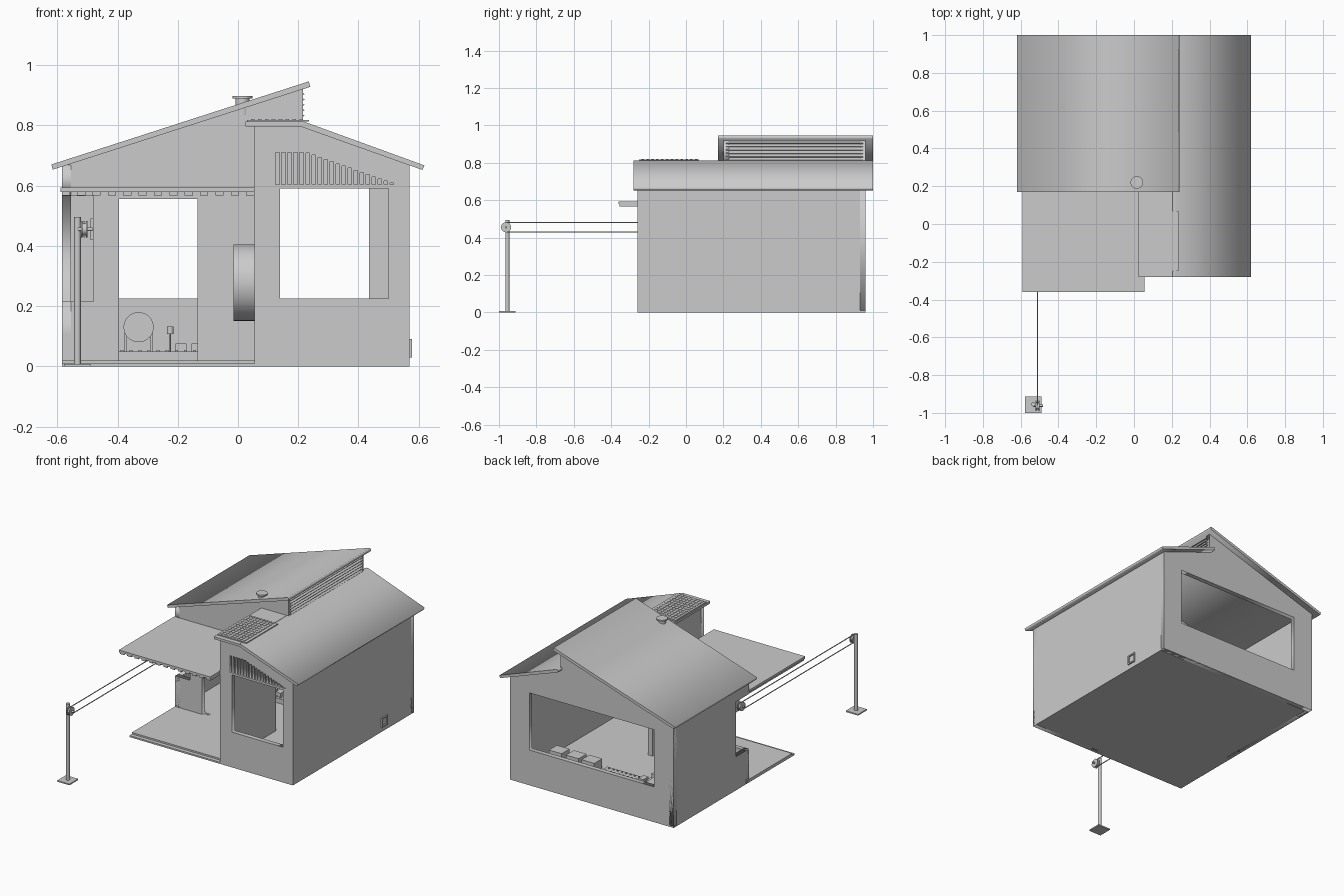
import bpy, bmesh, math
from mathutils import Matrix, Vector

if "Cube" in bpy.data.objects:
    bpy.data.objects.remove(bpy.data.objects["Cube"], do_unlink=True)

plaster = bpy.data.materials.new("plain_grey")
plaster.use_nodes = True
plaster.diffuse_color = (0.6, 0.6, 0.6, 1)
plaster.node_tree.nodes["Principled BSDF"].inputs["Base Color"].default_value = (0.6, 0.6, 0.6, 1)


def add(name, data):
    obj = bpy.data.objects.new(name, data)
    data.materials.append(plaster)
    bpy.context.collection.objects.link(obj)
    return obj


def boxes(name, spans, tilt=0):
    """Boxes given as (x0, x1, y0, y1, z0, z1), merged in one object."""
    bm = bmesh.new()
    for x0, x1, y0, y1, z0, z1 in spans:
        mid = Vector((x0 + x1, y0 + y1, z0 + z1)) / 2
        size = Matrix.Diagonal((x1 - x0, y1 - y0, z1 - z0, 1))
        bmesh.ops.create_cube(bm, size=1, matrix=Matrix.Translation(mid) @ Matrix.Rotation(tilt, 4, 'Y') @ size)
    mesh = bpy.data.meshes.new(name)
    bm.to_mesh(mesh)
    bm.free()
    return add(name, mesh)


def box(name, *span):
    return boxes(name, [span])


def rect(a, b, c, d):
    return [(a, c), (b, c), (b, d), (a, d)]


def slab(name, outline, holes, start, end, along='Y'):
    """Flat outline with holes, given thickness along Y or X."""
    curve = bpy.data.curves.new(name, 'CURVE')
    curve.dimensions = '2D'
    curve.fill_mode = 'BOTH'
    curve.extrude = (end - start) / 2
    for points in [outline] + holes:
        spline = curve.splines.new('POLY')
        spline.points.add(len(points) - 1)
        for point, (u, v) in zip(spline.points, points):
            point.co = (u, v, 0, 1)
        spline.use_cyclic_u = True
    temp = bpy.data.objects.new(name, curve)
    bpy.context.collection.objects.link(temp)
    bpy.context.view_layer.update()
    mesh = bpy.data.meshes.new_from_object(temp.evaluated_get(bpy.context.evaluated_depsgraph_get()))
    bpy.data.objects.remove(temp)
    mid = (start + end) / 2
    turn = Matrix.Rotation(math.pi / 2, 4, 'X')
    if along == 'X':
        turn = Matrix.Translation((mid, 0, 0)) @ Matrix.Rotation(math.pi / 2, 4, 'Z') @ turn
    else:
        turn = Matrix.Translation((0, mid, 0)) @ turn
    mesh.transform(turn)
    mesh.name = name
    mesh.materials.clear()
    return add(name, mesh)


def cylinder(name, center, radius, depth, axis='Z', sides=32):
    bm = bmesh.new()
    turn = {'Z': Matrix(), 'X': Matrix.Rotation(math.pi / 2, 4, 'Y'),
            'Y': Matrix.Rotation(math.pi / 2, 4, 'X')}[axis]
    bmesh.ops.create_cone(bm, cap_ends=True, segments=sides, radius1=radius, radius2=radius,
                          depth=depth, matrix=Matrix.Translation(center) @ turn)
    for face in bm.faces:
        face.smooth = len(face.verts) == 4
    for edge in bm.edges:
        edge.smooth = edge.calc_face_angle(0) < 0.6
    mesh = bpy.data.meshes.new(name)
    bm.to_mesh(mesh)
    bm.free()
    return add(name, mesh)


# Floor and porch step
box("foundation", -0.585, 0.57, -0.26, 0.96, 0, 0.01)
box("porch_floor", -0.585, 0.06, -0.235, 0.21, 0.01, 0.02)
box("house_floor", -0.56, 0.55, 0.2, 0.94, 0.01, 0.02)
box("wing_floor", 0.07, 0.55, -0.25, 0.2, 0.01, 0.02)

# Walls, with a corner window between the left and porch walls
slab("porch_wall",
     [(-0.585, 0), (0.07, 0), (0.07, 0.8), (0.215, 0.8), (0.215, 0.925), (-0.585, 0.665),
      (-0.585, 0.565), (-0.48, 0.565), (-0.48, 0.215), (-0.585, 0.215)],
     [rect(-0.395, -0.135, 0.02, 0.555)], 0.2, 0.23)
slab("back_wall",
     [(-0.585, 0), (0.57, 0), (0.57, 0.67), (0.215, 0.8), (0.215, 0.925), (-0.585, 0.665)],
     [rect(-0.445, 0.435, 0.225, 0.59)], 0.93, 0.96)
slab("left_wall",
     [(0.2, 0), (0.96, 0), (0.96, 0.668), (0.2, 0.668), (0.2, 0.565), (0.33, 0.565),
      (0.33, 0.215), (0.2, 0.215)], [], -0.585, -0.555, 'X')
box("right_wall", 0.54, 0.57, -0.26, 0.96, 0, 0.67)
box("partition_wall", 0.055, 0.085, -0.26, 0.26, 0, 0.8)

# Front gable of the wing: window and row of shrinking vent slots
slots = []
for i in range(20):
    x = 0.125 + 0.02 * i
    top = 0.71 if x < 0.22 else 0.71 - (x - 0.22) * 0.36
    slots.append(rect(x, x + 0.012, 0.603, max(top, 0.608)))
slab("wing_front_wall",
     [(0.055, 0), (0.57, 0), (0.57, 0.67), (0.215, 0.8), (0.055, 0.8)],
     [rect(0.14, 0.5, 0.225, 0.59)] + slots, -0.26, -0.23)

# Roofs
slab("upper_roof", [(-0.615, 0.653), (0.24, 0.928), (0.235, 0.946), (-0.62, 0.67)], [], 0.17, 1.0)
slab("lower_roof", [(0.205, 0.797), (0.612, 0.652), (0.619, 0.667), (0.22, 0.812), (0.205, 0.812)],
     [], -0.28, 1.0)
box("wing_flat_roof", 0.025, 0.215, -0.28, 0.2, 0.797, 0.812)
box("porch_roof", -0.59, 0.055, -0.36, 0.2, 0.579, 0.593)
boxes("porch_rafters", [(x, x + 0.027, -0.355, 0.2, 0.567, 0.58)
                        for x in [-0.585 + 0.051 * i for i in range(13)]])

# Panel on the flat roof with a grid of raised cells
box("roof_panel", 0.03, 0.235, -0.25, 0.07, 0.812, 0.818)
boxes("roof_panel_cells", [(0.043 + 0.023 * i, 0.055 + 0.023 * i, -0.238 + 0.026 * j,
                            -0.224 + 0.026 * j, 0.817, 0.821) for i in range(8) for j in range(12)])

# Louvred band under the high edge of the upper roof
boxes("louvre_slats", [(0.196, 0.222, 0.215, 0.945, z, z + 0.004)
                       for z in [0.818 + 0.018 * i for i in range(6)]], 0.6)
boxes("louvre_posts", [(0.195, 0.215, y, y + 0.022, 0.8, 0.923) for y in (0.2, 0.938)])

# Chimney
cylinder("chimney_pipe", (0.015, 0.22, 0.865), 0.023, 0.06)
cylinder("chimney_cap", (0.015, 0.22, 0.894), 0.033, 0.008)

# Small vent frame on the right wall
boxes("wall_vent", [(0.57, 0.578, 0.63, 0.69, z, z + 0.008) for z in (0.03, 0.082)]
      + [(0.57, 0.578, y, y + 0.008, 0.03, 0.09) for y in (0.63, 0.682)])

# Round drum on the porch side of the partition
cylinder("wall_drum", (0.02, 0.06, 0.278), 0.127, 0.07, 'X', 48)

# Clothes line
box("line_post_base", -0.577, -0.49, -1.0, -0.912, 0, 0.008)
cylinder("line_post", (-0.533, -0.955, 0.25), 0.011, 0.49)
for end, y in (("outer", -0.962), ("inner", 0.17)):
    for side in (-1, 1):
        cylinder(end + "_pulley_rim", (-0.51 + side * 0.008, y, 0.455), 0.027, 0.005, 'X')
    cylinder(end + "_pulley_hub", (-0.51, y, 0.455), 0.02, 0.014, 'X')
    cylinder(end + "_pulley_axle", (-0.508, y, 0.455), 0.006, 0.05, 'X', 12)
box("inner_pulley_bracket", -0.49, -0.48, 0.16, 0.21, 0.42, 0.49)
for z in (0.43, 0.48):
    cylinder("line_cord", (-0.51, -0.395, z), 0.003, 1.13, 'Y', 8)

# Low bench inside with kitchen things
box("bench", -0.4, 0.15, 0.58, 0.7, 0.02, 0.05)
boxes("bench_studs", [(-0.39 + 0.03 * i, -0.38 + 0.03 * i, 0.59 + 0.035 * j, 0.6 + 0.035 * j, 0.05, 0.054)
                      for i in range(18) for j in range(3)])
cylinder("round_tank", (-0.33, 0.8, 0.13), 0.05, 0.12, 'Y')
boxes("tank_feet", [(x, x + 0.008, 0.75, 0.85, 0.02, 0.11) for x in (-0.378, -0.29)])
cylinder("lamp_stem", (-0.225, 0.65, 0.08), 0.002, 0.06, sides=8)
cylinder("lamp_shade", (-0.225, 0.65, 0.12), 0.011, 0.026, sides=16)
boxes("storage_boxes", [(x, x + 0.036, 0.6, 0.65, 0.05, 0.075) for x in (-0.207, -0.155)]
      + [(x, x + 0.09, 0.56, 0.64, 0.02, 0.08) for x in (0.2, 0.31, 0.43)])
